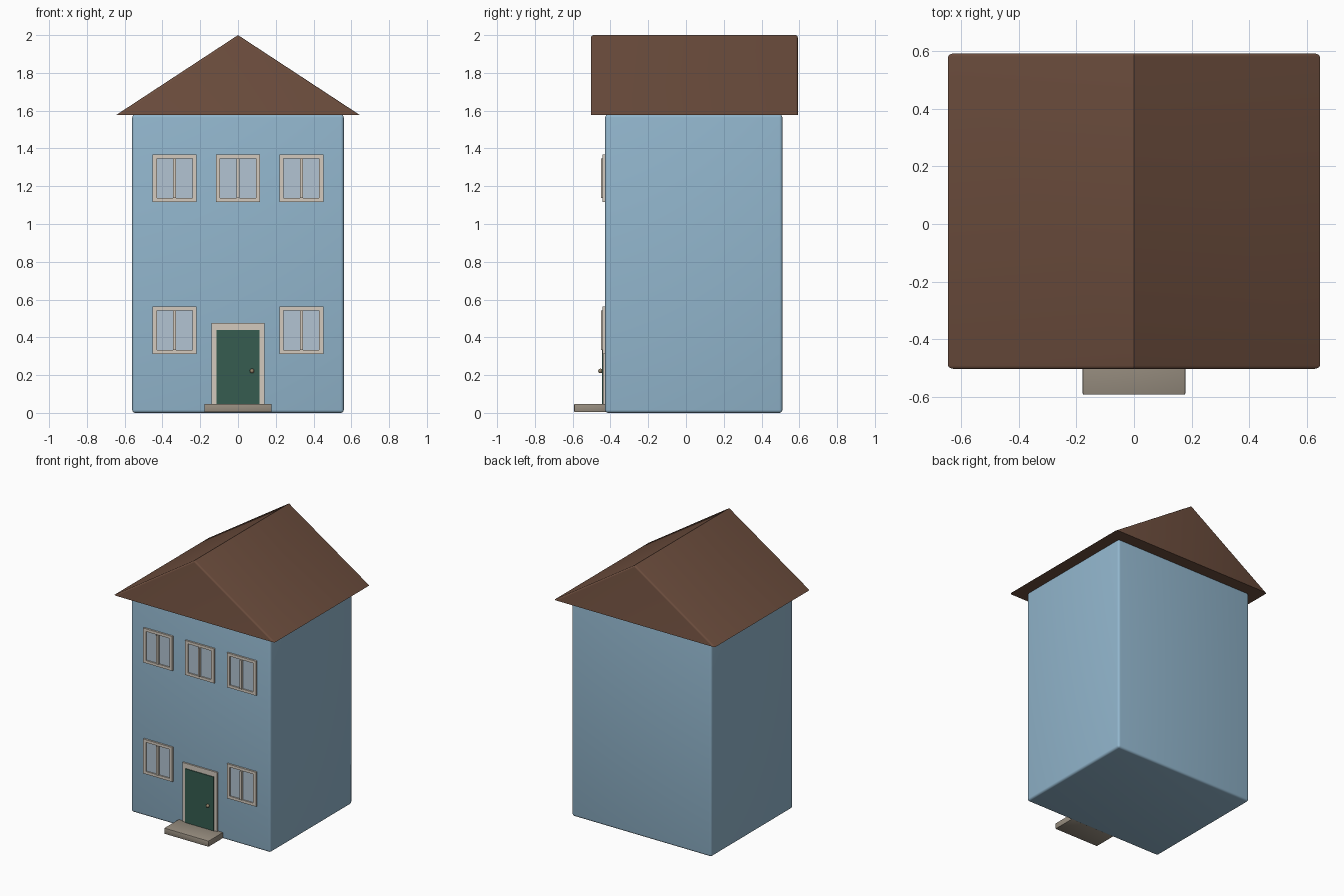
import bpy
import bmesh
import math

cube = bpy.data.objects.get("Cube")
if cube:
    bpy.data.objects.remove(cube, do_unlink=True)


def material(name, rgb):
    """Flat material from an sRGB 0-255 colour."""
    lin = [((c / 255 + 0.055) / 1.055) ** 2.4 for c in rgb] + [1]
    m = bpy.data.materials.new(name)
    m.use_nodes = True
    m.diffuse_color = lin
    bsdf = m.node_tree.nodes["Principled BSDF"]
    bsdf.inputs["Base Color"].default_value = lin
    bsdf.inputs["Roughness"].default_value = 0.8
    return m


WALL = material("wall blue", (146, 182, 205))
ROOF = material("roof brown", (108, 77, 61))
TRIM = material("trim cream", (211, 202, 190))
GLASS = material("glass pale blue", (178, 196, 210))
DOOR = material("door green", (54, 92, 80))
STONE = material("step stone", (152, 142, 128))
METAL = material("knob bronze", (150, 134, 108))


def finish(bm, name, mat):
    bmesh.ops.recalc_face_normals(bm, faces=bm.faces)
    mesh = bpy.data.meshes.new(name)
    bm.to_mesh(mesh)
    bm.free()
    mesh.materials.append(mat)
    ob = bpy.data.objects.new(name, mesh)
    bpy.context.collection.objects.link(ob)
    return ob


def smooth(ob, angle):
    bpy.ops.object.select_all(action="DESELECT")
    ob.select_set(True)
    bpy.context.view_layer.objects.active = ob
    bpy.ops.object.shade_smooth_by_angle(angle=math.radians(angle))


def box(name, x, y, z, mat, bevel=0, segments=1):
    """Box from (min, max) ranges, with optional rounded edges."""
    bm = bmesh.new()
    bmesh.ops.create_cube(bm, size=1)
    for v in bm.verts:
        v.co = [r[0] if c < 0 else r[1] for c, r in zip(v.co, (x, y, z))]
    if bevel:
        bmesh.ops.bevel(bm, geom=bm.edges[:], offset=bevel, segments=segments,
                        profile=0.5, affect="EDGES")
    ob = finish(bm, name, mat)
    if segments > 1:
        smooth(ob, 40)
    return ob


def frame(name, x, z, inner_x, inner_z, y, mat):
    """Rectangular ring around an opening, extruded along y."""
    bm = bmesh.new()
    rings = []
    for xs, zs in ((x, z), (inner_x, inner_z)):
        rings.append([bm.verts.new((xs[i], y[1], zs[j]))
                      for i, j in ((0, 0), (1, 0), (1, 1), (0, 1))])
    faces = [bm.faces.new((rings[0][k], rings[0][k - 1],
                           rings[1][k - 1], rings[1][k])) for k in range(4)]
    ext = bmesh.ops.extrude_face_region(bm, geom=faces, use_keep_orig=True)
    for v in ext["geom"]:
        if isinstance(v, bmesh.types.BMVert):
            v.co.y = y[0]
    return finish(bm, name, mat)


def span(c, half):
    return (c - half, c + half)


# House body
FRONT = -0.428
box("house_body", (-0.56, 0.56), (FRONT, 0.51), (0, 1.58), WALL, 0.016, 4)

# Gable roof: triangular prism with softened verge edges
bm = bmesh.new()
tri = [bm.verts.new((px, -0.503, pz))
       for px, pz in ((-0.645, 1.577), (0.645, 1.577), (0, 2.0))]
ext = bmesh.ops.extrude_face_region(bm, geom=[bm.faces.new(tri)], use_keep_orig=True)
for v in ext["geom"]:
    if isinstance(v, bmesh.types.BMVert):
        v.co.y = 0.592
verges = [e for e in bm.edges
          if abs(e.verts[0].co.y - e.verts[1].co.y) < 0.01
          and abs(e.verts[0].co.z - e.verts[1].co.z) > 0.1]
bmesh.ops.bevel(bm, geom=verges, offset=0.012, segments=3, profile=0.5, affect="EDGES")
smooth(finish(bm, "gable_roof", ROOF), 35)


# Windows: frame, pane and projecting centre bar
def window(name, cx, cz):
    frame(name + "_frame", span(cx, 0.117), span(cz, 0.125),
          span(cx, 0.094), span(cz, 0.105), (-0.441, FRONT + 0.004), TRIM)
    box(name + "_pane", span(cx, 0.096), (-0.432, FRONT + 0.004), span(cz, 0.107), GLASS)
    box(name + "_bar", span(cx, 0.007), (-0.45, FRONT), span(cz, 0.105), TRIM)


for side, cx in (("right", -0.336), ("left", 0.336)):
    window("lower_window_" + side, cx, 0.437)
    window("upper_window_" + side, cx, 1.242)
window("upper_window_middle", 0, 1.242)

# Door, surround and knob
box("door_surround", span(0, 0.14), (-0.439, FRONT + 0.004), (0.02, 0.475), TRIM)
box("door_panel", span(0, 0.114), (-0.444, FRONT), (0.03, 0.438), DOOR)
bm = bmesh.new()
bmesh.ops.create_uvsphere(bm, u_segments=16, v_segments=10, radius=0.012)
bmesh.ops.translate(bm, verts=bm.verts, vec=(0.074, -0.453, 0.222))
smooth(finish(bm, "door_knob", METAL), 60)

# Doorstep
box("doorstep", span(0, 0.178), (-0.592, FRONT + 0.01), (0.004, 0.047), STONE, 0.004, 2)
